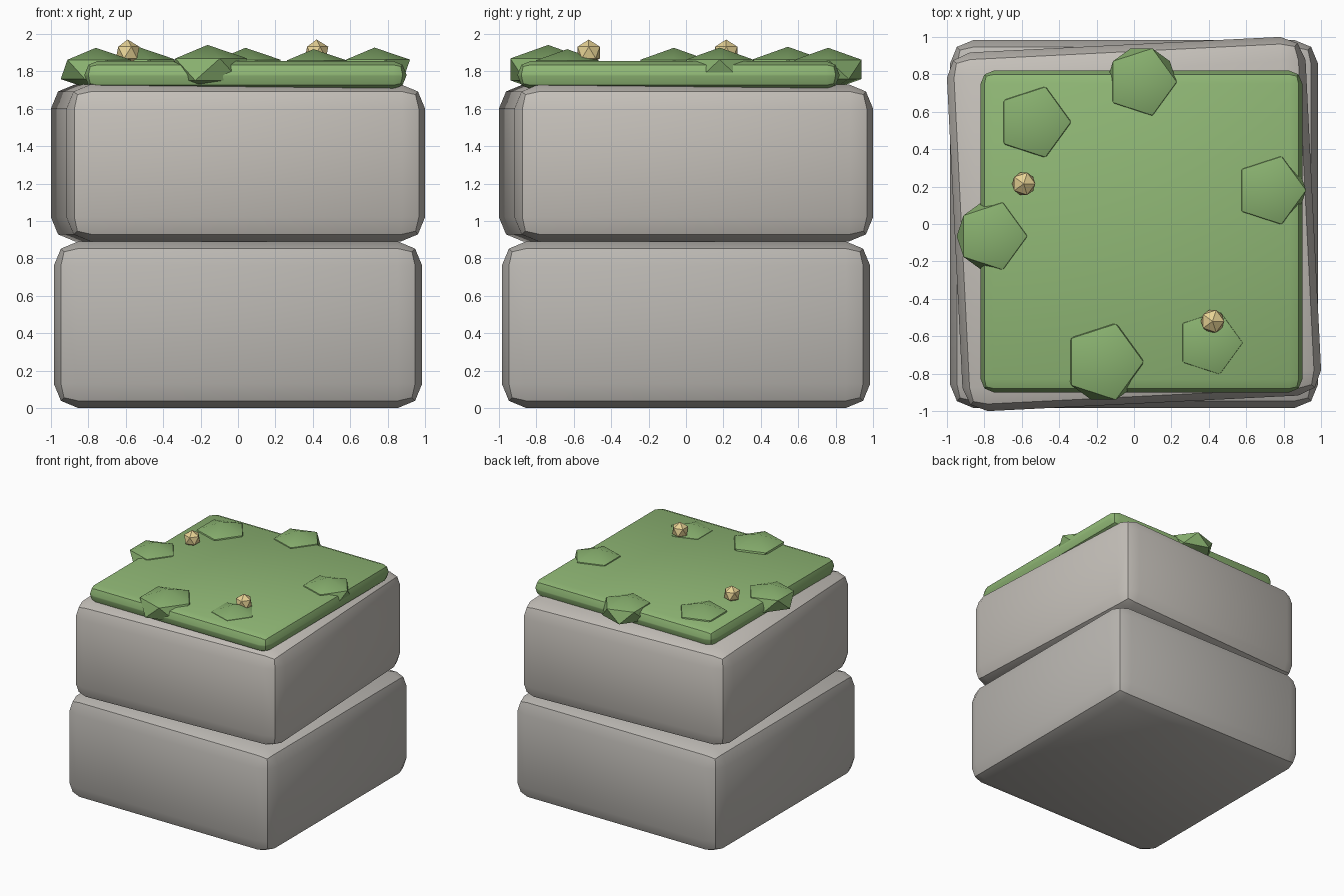
import bpy
import math

if "Cube" in bpy.data.objects:
    bpy.data.objects.remove(bpy.data.objects["Cube"])


def material(name, rgb):
    m = bpy.data.materials.new(name)
    m.diffuse_color = (*rgb, 1)
    m.use_nodes = True
    m.node_tree.nodes["Principled BSDF"].inputs["Base Color"].default_value = m.diffuse_color
    return m


STONE_LOW = material("stone_dark", (0.50, 0.48, 0.45))
STONE_TOP = material("stone_light", (0.56, 0.53, 0.49))
MOSS = material("moss", (0.28, 0.48, 0.18))
CLUMP = material("clump", (0.25, 0.44, 0.16))
BUD = material("bud", (0.80, 0.65, 0.30))


def finish(ob, name, mat):
    ob.name = name
    ob.data.materials.append(mat)
    bpy.ops.object.shade_smooth_by_angle(angle=math.radians(30))


def block(name, x, y, z0, z1, width, bevel, turn, mat):
    """Square block with two-step chamfered edges."""
    bpy.ops.mesh.primitive_cube_add(size=1, location=(x, y, (z0 + z1) / 2))
    ob = bpy.context.object
    ob.scale = (width, width, z1 - z0)
    bpy.ops.object.transform_apply(location=False, rotation=False, scale=True)
    ob.rotation_euler.z = turn
    mod = ob.modifiers.new("bevel", 'BEVEL')
    mod.width = bevel
    mod.segments = 2
    bpy.ops.object.modifier_apply(modifier=mod.name)
    finish(ob, name, mat)


def ball(name, x, y, z, r, squash, mat):
    """Low-poly icosahedron, optionally flattened."""
    bpy.ops.mesh.primitive_ico_sphere_add(subdivisions=1, radius=r, location=(x, y, z))
    ob = bpy.context.object
    ob.scale.z = squash
    bpy.ops.object.transform_apply(location=False, rotation=False, scale=True)
    finish(ob, name, mat)


# Two stacked stones, the upper one slightly turned
block("lower_stone", 0, 0, 0, 0.89, 1.97, 0.13, 0, STONE_LOW)
block("upper_stone", 0, 0, 0.89, 1.73, 1.92, 0.13, 0.05, STONE_TOP)

# Moss slab on top
block("moss_slab", 0.04, -0.04, 1.705, 1.855, 1.72, 0.07, 0, MOSS)

# Moss clumps around the rim
clumps = [(-0.535, 0.545, 0.22), (0.04, 0.76, 0.21), (0.73, 0.18, 0.212),
          (-0.76, -0.065, 0.21), (-0.163, -0.737, 0.238), (0.404, -0.635, 0.197)]
for i, (x, y, r) in enumerate(clumps):
    ball(f"moss_clump_{i + 1}", x, y, 1.81, r, 0.55, CLUMP)

# Small yellow buds
for i, (x, y) in enumerate([(-0.59, 0.215), (0.42, -0.52)]):
    ball(f"bud_{i + 1}", x, y, 1.90, 0.07, 1, BUD)
